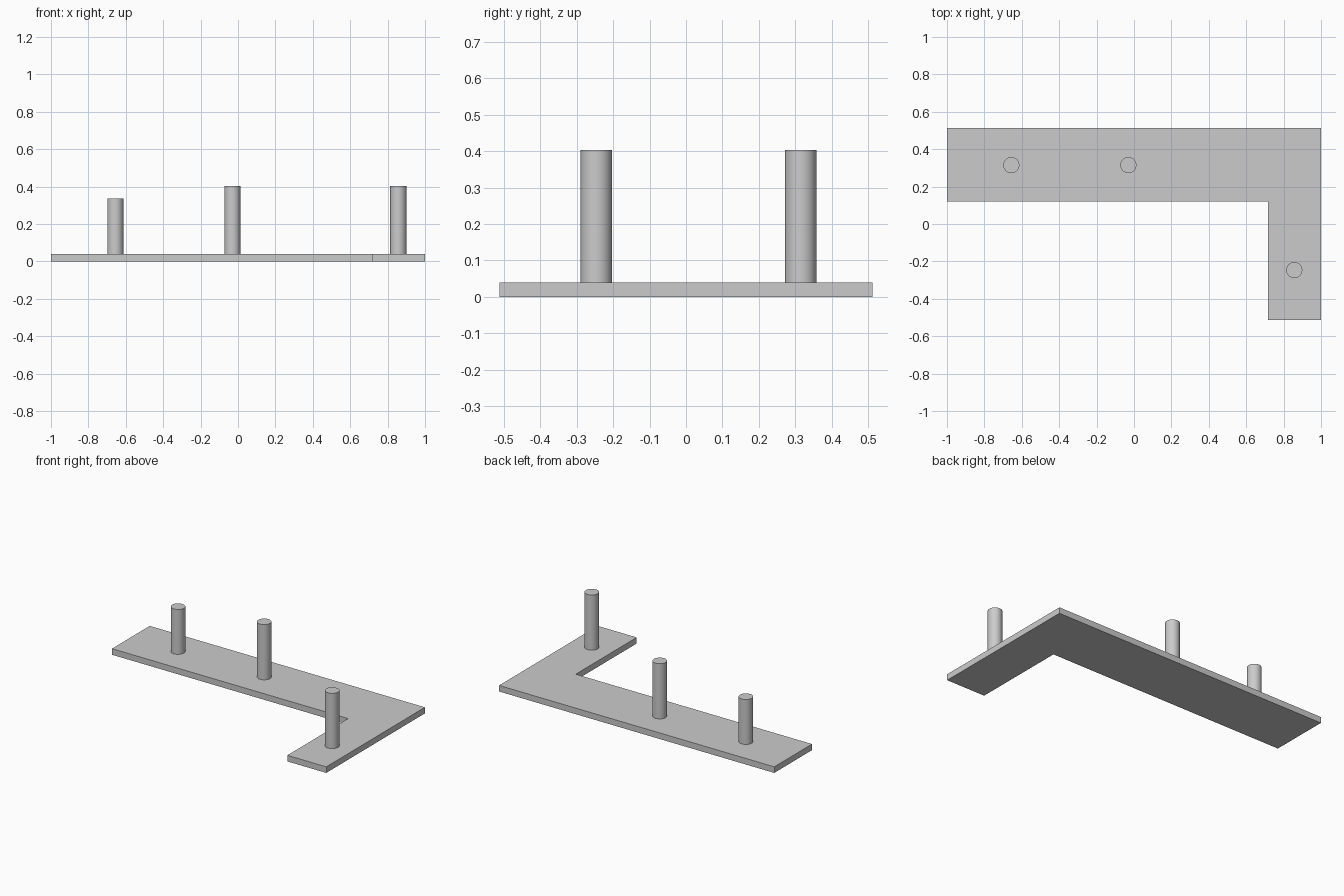
import bpy
import bmesh

if "Cube" in bpy.data.objects:
    bpy.data.objects.remove(bpy.data.objects["Cube"])

grey = bpy.data.materials.new("light_grey")
grey.diffuse_color = (0.6, 0.6, 0.6, 1)
grey.use_nodes = True
grey.node_tree.nodes["Principled BSDF"].inputs["Base Color"].default_value = grey.diffuse_color

THICK = 0.04


def add_object(name, bm):
    bmesh.ops.recalc_face_normals(bm, faces=bm.faces)
    mesh = bpy.data.meshes.new(name)
    bm.to_mesh(mesh)
    bm.free()
    mesh.materials.append(grey)
    obj = bpy.data.objects.new(name, mesh)
    bpy.context.collection.objects.link(obj)
    return obj


# L-shaped base plate, extruded from its outline
outline = [(-1, 0.12), (0.717, 0.12), (0.717, -0.512),
           (1, -0.512), (1, 0.512), (-1, 0.512)]
bm = bmesh.new()
face = bm.faces.new([bm.verts.new((x, y, 0)) for x, y in outline])
ext = bmesh.ops.extrude_face_region(bm, geom=[face])
bmesh.ops.translate(bm, vec=(0, 0, THICK),
                    verts=[v for v in ext["geom"] if isinstance(v, bmesh.types.BMVert)])
add_object("base_plate", bm)


# Round posts standing on the plate
def post(name, x, y, top, radius=0.043):
    bpy.ops.mesh.primitive_cylinder_add(
        vertices=48, radius=radius, depth=top - THICK,
        location=(x, y, (top + THICK) / 2))
    obj = bpy.context.object
    obj.name = name
    obj.data.materials.append(grey)
    bpy.ops.object.shade_smooth_by_angle()


post("short_post", -0.656, 0.315, 0.335)
post("middle_post", -0.03, 0.315, 0.403)
post("corner_arm_post", 0.857, -0.246, 0.403)
